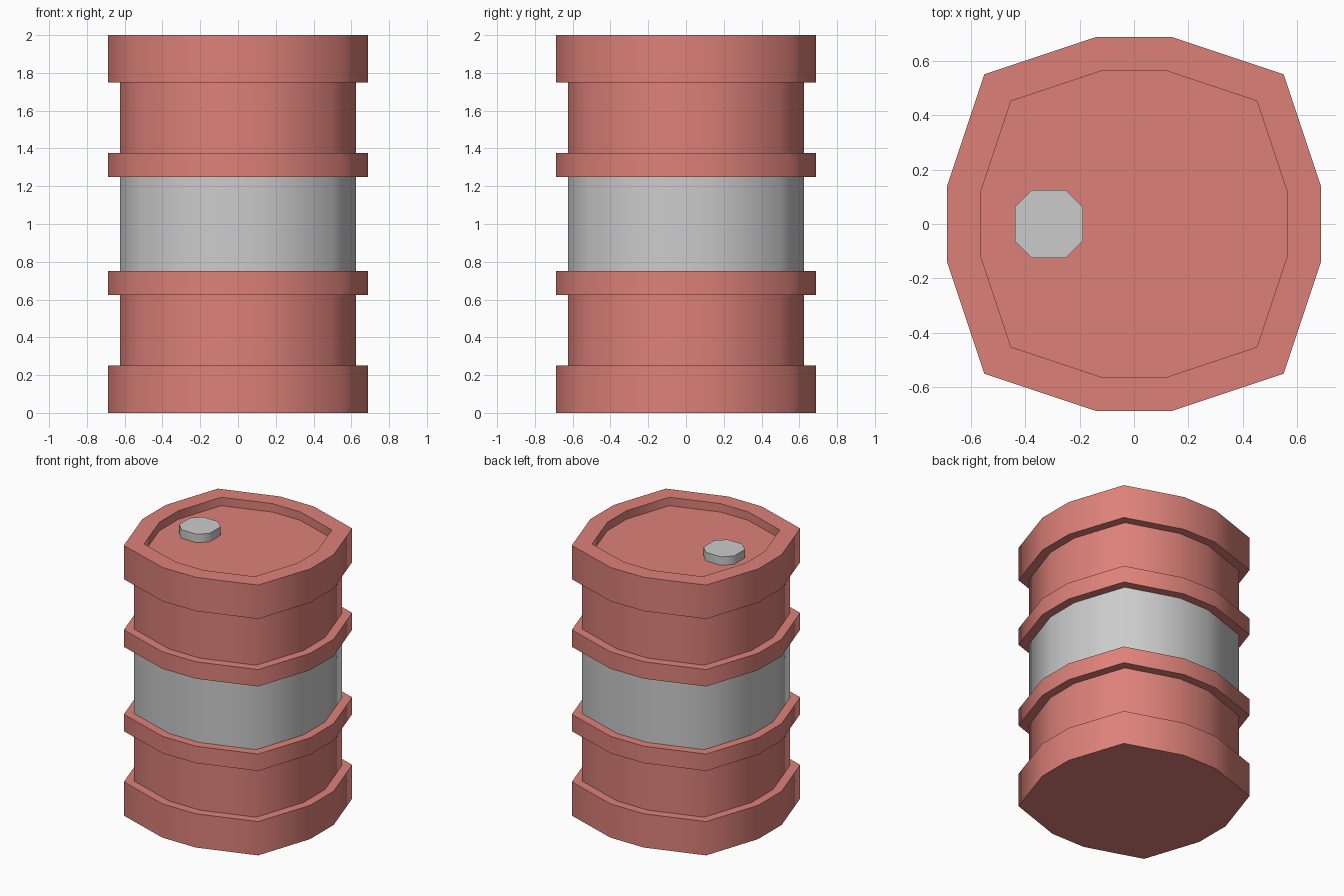
import bpy, bmesh, math

if "Cube" in bpy.data.objects:
    bpy.data.objects.remove(bpy.data.objects["Cube"])

red = bpy.data.materials.new("red_paint")
red.diffuse_color = (0.72, 0.22, 0.19, 1)
red.use_nodes = True
red.node_tree.nodes["Principled BSDF"].inputs["Base Color"].default_value = red.diffuse_color

# Twelve-sided drum outline and eight-sided cap outline, one quarter each
DRUM = [(1, 0.2), (0.8, 0.8), (0.2, 1)]
CAP = [(1, 0.5), (0.5, 1)]


def full_outline(quarter):
    pts = list(quarter)
    for _ in range(3):
        pts += [(-y, x) for x, y in pts[-len(quarter):]]
    return pts


def loft(name, quarter, profile, start=False, end=False, x=0, mat=None):
    """Stack scaled outlines along (half width, height) pairs."""
    outline = full_outline(quarter)
    n = len(outline)
    bm = bmesh.new()
    rings = [[bm.verts.new((x + px * r, py * r, z)) for px, py in outline]
             for r, z in profile]
    for a, b in zip(rings, rings[1:]):
        for i in range(n):
            j = (i + 1) % n
            bm.faces.new((a[i], a[j], b[j], b[i]))
    if start:
        bm.faces.new(rings[0][::-1])
    if end:
        bm.faces.new(rings[-1])
    mesh = bpy.data.meshes.new(name)
    bm.to_mesh(mesh)
    bm.free()
    ob = bpy.data.objects.new(name, mesh)
    bpy.context.collection.objects.link(ob)
    if mat:
        mesh.materials.append(mat)
    bpy.ops.object.select_all(action='DESELECT')
    ob.select_set(True)
    bpy.context.view_layer.objects.active = ob
    bpy.ops.object.shade_smooth_by_angle(angle=math.radians(60))
    return ob


R, B, I = 0.6875, 0.625, 0.565  # band, body and lid recess half widths

# Lower red shell with base band and rib
loft("lower_shell", DRUM,
     [(R, 0), (R, 0.25), (B, 0.25), (B, 0.625), (R, 0.625), (R, 0.75), (B, 0.75)],
     start=True, mat=red)

# Grey middle
loft("middle_band", DRUM, [(B, 0.75), (B, 1.25)])

# Upper red shell with rib, rim and recessed lid
loft("upper_shell", DRUM,
     [(B, 1.25), (R, 1.25), (R, 1.375), (B, 1.375), (B, 1.75), (R, 1.75),
      (R, 2), (I, 2), (I, 1.9375)],
     end=True, mat=red)

# Filler cap on the lid
loft("filler_cap", CAP, [(0.125, 1.9375), (0.125, 2)], end=True, x=-0.3125)
